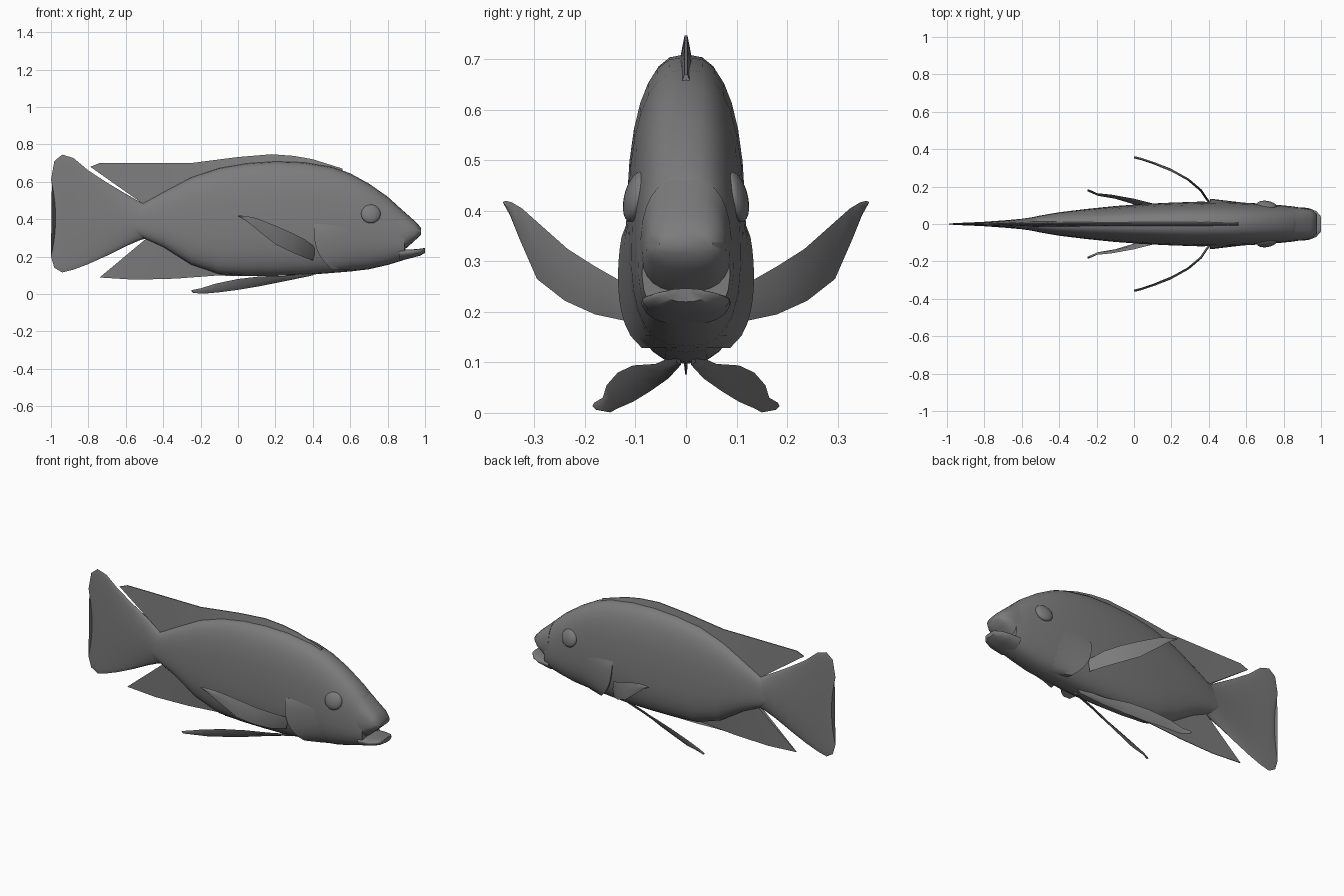
import bpy, bmesh, math
from mathutils import Vector

if "Cube" in bpy.data.objects:
    bpy.data.objects.remove(bpy.data.objects["Cube"])

grey = bpy.data.materials.new("scale_grey")
grey.diffuse_color = (0.2, 0.2, 0.2, 1)
grey.use_nodes = True
grey.node_tree.nodes["Principled BSDF"].inputs["Base Color"].default_value = grey.diffuse_color


def finish(obj, mirrored=False, angle=50):
    obj.data.materials.append(grey)
    if mirrored:
        obj.modifiers.new("Mirror", 'MIRROR').use_axis = (False, True, False)
    bpy.ops.object.select_all(action='DESELECT')
    obj.select_set(True)
    bpy.context.view_layer.objects.active = obj
    bpy.ops.object.shade_smooth_by_angle(angle=math.radians(angle))
    return obj


def loft(name, rings, mirrored=False, angle=50):
    """Skin a list of closed rings and cap both ends."""
    bm = bmesh.new()
    rows = [[bm.verts.new(p) for p in r] for r in rings]
    n = len(rows[0])
    for a, b in zip(rows, rows[1:]):
        for i in range(n):
            bm.faces.new((a[i], a[(i + 1) % n], b[(i + 1) % n], b[i]))
    bm.faces.new(rows[0])
    bm.faces.new(rows[-1])
    bmesh.ops.recalc_face_normals(bm, faces=bm.faces)
    mesh = bpy.data.meshes.new(name)
    bm.to_mesh(mesh)
    bm.free()
    obj = bpy.data.objects.new(name, mesh)
    bpy.context.collection.objects.link(obj)
    return finish(obj, mirrored, angle)


def oval(x, lo, hi, w, power=2.6, egg=0.1, bend=0.0, n=28):
    """Upright rounded cross-section, slightly narrower at the top."""
    ring = []
    for i in range(n):
        a = 2 * math.pi * i / n
        c, s = math.cos(a), math.sin(a)
        c = math.copysign(abs(c) ** (2 / power), c)
        s = math.copysign(abs(s) ** (2 / power), s)
        ring.append((x + bend * (1 - s * s), w * c * (1 - egg * s),
                     (lo + hi) / 2 + s * (hi - lo) / 2))
    return ring


# Body: x, bottom, top, half width
BODY = [(-.62, .34, .44, .02), (-.5, .295, .49, .045), (-.4, .25, .545, .062),
        (-.25, .155, .625, .08), (-.1, .105, .675, .095), (.05, .097, .70, .106),
        (.2, .097, .71, .113), (.35, .10, .705, .118), (.5, .112, .68, .116),
        (.6, .12, .645, .112), (.7, .132, .59, .107), (.8, .155, .52, .098),
        (.85, .17, .475, .093), (.89, .183, .437, .086)]
loft("body", [oval(*s) for s in BODY])

# Open mouth: snout above, jaw below
loft("snout", [oval(*s) for s in ((.86, .225, .465, .09), (.9, .245, .43, .086),
                                  (.945, .285, .39, .078), (.978, .315, .355, .052))])
loft("lower_jaw", [oval(*s, egg=-.2) for s in ((.86, .175, .24, .085), (.93, .193, .238, .083),
                                               (.975, .205, .242, .066), (1, .22, .246, .038))])

# Tail fin with a shallow notch in its rear edge
TAIL = [(-.45, .31, .48, .045, 0), (-.53, .285, .495, .038, 0), (-.6, .255, .535, .028, 0),
        (-.7, .205, .595, .019, 0), (-.8, .16, .66, .012, 0), (-.88, .13, .727, .008, 0),
        (-.94, .115, .745, .006, .005), (-.982, .14, .71, .004, .015), (-1, .2, .61, .002, .025)]
loft("tail_fin", [oval(x, lo, hi, w, 2, 0, b) for x, lo, hi, w, b in TAIL])


def blade(name, sections, base, edge):
    """Centre fin: x and z of the root, then x and z of the outer edge."""
    loft(name, [[(xb, -base, zb), (xt, -edge, zt), (xt, edge, zt), (xb, base, zb)]
                for xb, zb, xt, zt in sections], angle=35)


blade("dorsal_fin", [(.56, .64, .56, .67), (.4, .68, .4, .72), (.3, .69, .3, .738),
                     (.18, .69, .18, .747), (0, .67, 0, .732), (-.25, .58, -.25, .70),
                     (-.4, .5, -.5, .70), (-.48, .46, -.74, .70), (-.52, .49, -.79, .68)], .014, .003)
blade("anal_fin", [(.1, .13, .1, .095), (-.1, .15, -.12, .098), (-.28, .24, -.33, .082),
                   (-.4, .29, -.55, .076), (-.48, .305, -.74, .088)], .012, .002)


def side_fin(name, sections, thick):
    """Paired fin: upper edge and lower edge points with a diamond section."""
    pairs = [(Vector(s[:3]), Vector(s[3:])) for s in sections]
    rings = []
    for i, (a, b) in enumerate(pairs):
        p, q = pairs[max(i - 1, 0)], pairs[min(i + 1, len(pairs) - 1)]
        out = (q[0] + q[1] - p[0] - p[1]).cross(b - a).normalized() * thick
        mid = (a + b) / 2
        rings.append([a, mid + out, b, mid - out])
    loft(name, rings, mirrored=True, angle=60)


side_fin("pectoral_fins", [(.41, .11, .25, .40, .11, .18), (.36, .18, .29, .355, .18, .195),
                           (.29, .235, .325, .29, .24, .222), (.2, .28, .365, .2, .295, .265),
                           (.1, .325, .405, .1, .33, .345), (.04, .345, .417, .045, .348, .39),
                           (0, .357, .42, .003, .357, .413)], .006)
side_fin("pelvic_fins", [(.42, .02, .115, .38, .01, .095), (.25, .06, .097, .25, .035, .068),
                         (.12, .105, .094, .12, .072, .042), (0, .135, .08, 0, .105, .022),
                         (-.12, .157, .055, -.1, .135, .009), (-.2, .165, .03, -.19, .15, .001),
                         (-.25, .182, .02, -.24, .178, .006)], .006)


def body_y(x, z):
    """Half width of the body surface at a given place."""
    for a, b in zip(BODY, BODY[1:]):
        if a[0] <= x <= b[0]:
            t = (x - a[0]) / (b[0] - a[0])
            lo, hi, w = (a[k] + t * (b[k] - a[k]) for k in (1, 2, 3))
            s = max(-1, min(1, (2 * z - lo - hi) / (hi - lo)))
            return w * (1 - abs(s) ** 2.6) ** (1 / 2.6) * (1 - .1 * s)


# Gill covers flaring away from the body at the rear
rings = []
for i in range(11):
    v = i / 10
    z = .128 + .245 * v
    rear = .405 + .1 * (1 - v) ** 3
    flare = .028 * (1 - v) ** .5
    ring = []
    for k in range(6):
        t = k / 5
        x = .66 + (rear - .66) * t
        ring.append((x, body_y(x, z) - .003 + (flare + .003) * t ** 1.3, z))
    ring += [(rear + .01, body_y(rear, z) - .015, z), (.6, body_y(.6, z) - .025, z)]
    rings.append(ring)
loft("gill_covers", rings, mirrored=True)

# Eyes: flattened domes following the head's taper
bpy.ops.mesh.primitive_uv_sphere_add(segments=24, ring_count=12, radius=1)
eyes = bpy.context.object
eyes.name = "eyes"
for v in eyes.data.vertices:
    x, y, z = v.co.x * .052, v.co.y * .022, v.co.z * .05
    v.co = (.71 + x, .1 + y - .12 * x - .2 * z, .428 + z)
finish(eyes, mirrored=True)
